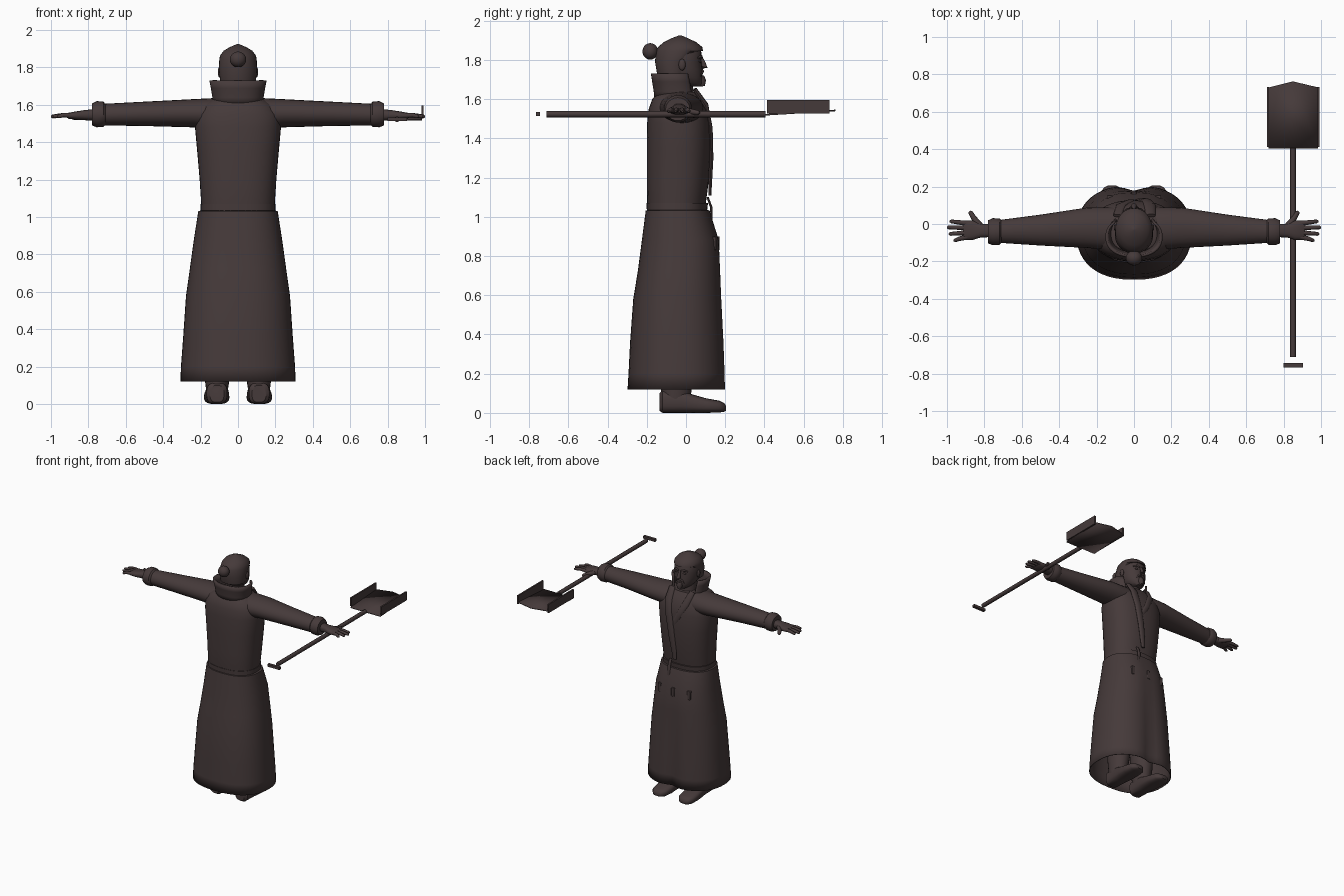
import bpy, bmesh, math
from mathutils import Vector

cloth = bpy.data.materials.new("dark brown")
cloth.diffuse_color = (0.06, 0.042, 0.042, 1)


def finish(name, bm, angle=40, thick=0, bevel=0):
    bmesh.ops.recalc_face_normals(bm, faces=bm.faces)
    me = bpy.data.meshes.new(name)
    bm.to_mesh(me)
    bm.free()
    me.materials.append(cloth)
    ob = bpy.data.objects.new(name, me)
    bpy.context.collection.objects.link(ob)
    if thick:
        m = ob.modifiers.new("thickness", 'SOLIDIFY')
        m.thickness, m.offset = thick, 0
    if bevel:
        m = ob.modifiers.new("bevel", 'BEVEL')
        m.width, m.segments = bevel, 2
    bpy.ops.object.select_all(action='DESELECT')
    ob.select_set(True)
    bpy.context.view_layer.objects.active = ob
    bpy.ops.object.shade_smooth_by_angle(angle=math.radians(angle))
    return ob


def loft(name, rings, axis='z', n=32, p=2.0, caps=True, side=1, warp=None, arc=None, thick=0):
    """Rings are (position, low u, high u, low v, high v) across the axis; arc = open start and sweep."""
    bm = bmesh.new()
    rows = []
    for t, u0, u1, v0, v1 in rings:
        row = []
        for i in range(n):
            a = 2 * math.pi * i / n if arc is None else arc[0] + arc[1] * i / (n - 1)
            c, s = math.cos(a), math.sin(a)
            u = (u0 + u1) / 2 + (u1 - u0) / 2 * math.copysign(abs(c) ** (2 / p), c)
            v = (v0 + v1) / 2 + (v1 - v0) / 2 * math.copysign(abs(s) ** (2 / p), s)
            co = {'z': (u, v, t), 'x': (t, u, v), 'y': (u, t, v)}[axis]
            co = Vector(warp(*co) if warp else co)
            co.x *= side
            row.append(bm.verts.new(co))
        rows.append(row)
    for a, b in zip(rows, rows[1:]):
        for i in range(n if arc is None else n - 1):
            j = (i + 1) % n
            bm.faces.new((a[i], a[j], b[j], b[i]))
    if caps and arc is None:
        bm.faces.new(rows[0])
        bm.faces.new(rows[-1])
    return finish(name, bm, thick=thick)


def ball(name, c, r, seg=20):
    bm = bmesh.new()
    bmesh.ops.create_uvsphere(bm, u_segments=seg, v_segments=seg // 2, radius=1)
    for v in bm.verts:
        v.co = Vector(c) + Vector(a * b for a, b in zip(v.co, r))
    return finish(name, bm)


def box(name, lo, hi, bevel=0):
    bm = bmesh.new()
    bmesh.ops.create_cube(bm, size=1)
    for v in bm.verts:
        v.co = [l + (h - l) * (k + 0.5) for l, h, k in zip(lo, hi, v.co)]
    return finish(name, bm, 30, bevel=bevel)


def tube(name, pts, radii, n=10, flat=1.0):
    """Round limb along points; flat squashes it in depth."""
    bm = bmesh.new()
    rows = []
    pts = [Vector(p) for p in pts]
    for k, (p, r) in enumerate(zip(pts, radii)):
        d = (pts[min(k + 1, len(pts) - 1)] - pts[max(k - 1, 0)]).normalized()
        e = d.cross(Vector((0, 0, 1)) if abs(d.z) < 0.7 else Vector((0, 1, 0))).normalized()
        f = d.cross(e)
        rows.append([bm.verts.new(p + r * (math.cos(a) * e + math.sin(a) * flat * f))
                     for a in (2 * math.pi * i / n for i in range(n))])
    for a, b in zip(rows, rows[1:]):
        for i in range(n):
            bm.faces.new((a[i], a[(i + 1) % n], b[(i + 1) % n], b[i]))
    bm.faces.new(rows[0])
    bm.faces.new(rows[-1])
    return finish(name, bm, 50)


# long open skirt with a shallow fold down the front
def fold(x, y, z):
    if y > 0:
        y -= 0.035 * math.exp(-(x / 0.06) ** 2) * max(0, 1 - z / 1.0)
    return x, y, z


loft("skirt", [(0.12, -0.305, 0.305, -0.295, 0.205), (0.2, -0.302, 0.302, -0.29, 0.203),
               (0.36, -0.29, 0.29, -0.282, 0.197), (0.58, -0.275, 0.275, -0.266, 0.185),
               (0.72, -0.255, 0.255, -0.243, 0.178), (0.88, -0.233, 0.233, -0.222, 0.168),
               (1.03, -0.21, 0.21, -0.203, 0.118), (1.035, -0.18, 0.18, -0.17, 0.09)],
     n=48, p=2.35, caps=False, warp=fold, thick=0.006)

# upper robe
loft("torso", [(1.0, -0.19, 0.19, -0.19, 0.09), (1.06, -0.196, 0.196, -0.198, 0.1),
               (1.2, -0.205, 0.205, -0.2, 0.118), (1.35, -0.218, 0.218, -0.2, 0.127),
               (1.48, -0.23, 0.23, -0.198, 0.125), (1.55, -0.225, 0.225, -0.19, 0.11),
               (1.6, -0.19, 0.19, -0.172, 0.085), (1.635, -0.13, 0.13, -0.14, 0.06)], n=40, p=2.4)
loft("sash", [(1.035, -0.2, 0.2, -0.2, 0.108), (1.07, -0.2, 0.2, -0.201, 0.112)], n=40, p=2.4)

# crossed lapels and hanging cloth
tube("lapel_right", [(0.09, 0.045, 1.65), (0.085, 0.1, 1.57), (0.065, 0.123, 1.45),
                     (0.04, 0.128, 1.3), (0.02, 0.123, 1.17), (0.015, 0.122, 1.11)],
     [0.025, 0.032, 0.03, 0.027, 0.022, 0.016], flat=0.45)
tube("lapel_left", [(-0.09, 0.045, 1.65), (-0.07, 0.1, 1.57), (-0.02, 0.122, 1.47), (0.04, 0.12, 1.36)],
     [0.022, 0.026, 0.024, 0.015], flat=0.4)
tube("sash_tail", [(0.06, 0.11, 1.1), (0.06, 0.128, 1.05), (0.062, 0.132, 0.97)], [0.012, 0.013, 0.009], flat=0.5)

# skirt tabs
for x, y in ((-0.13, 0.14), (0.0, 0.157), (0.13, 0.14)):
    box("skirt_tab", (x - 0.014, y - 0.02, 0.83), (x + 0.014, y + 0.014, 0.9), 0.004)

# tall collar, open at the front
loft("collar", [(1.6, -0.128, 0.128, -0.155, 0.06), (1.64, -0.13, 0.13, -0.158, 0.05),
                (1.69, -0.138, 0.138, -0.166, 0.042), (1.73, -0.146, 0.146, -0.172, 0.032)],
     arc=(math.radians(135), math.radians(270)), n=36, p=2.3, thick=0.014)
loft("neck", [(1.58, -0.07, 0.07, -0.1, 0.045), (1.72, -0.06, 0.06, -0.09, 0.03)], n=20)

# head, hair and bun
loft("head", [(1.665, -0.03, 0.03, 0.0, 0.075), (1.68, -0.055, 0.055, -0.06, 0.083),
              (1.71, -0.078, 0.078, -0.11, 0.084), (1.75, -0.09, 0.09, -0.135, 0.083),
              (1.79, -0.095, 0.095, -0.145, 0.078), (1.84, -0.092, 0.092, -0.14, 0.078),
              (1.88, -0.078, 0.078, -0.115, 0.05), (1.9, -0.05, 0.05, -0.08, 0.02)], n=28, p=2.15)


def hairline(x, y, z):
    return x, y, z + (max(0, y + 0.03) * 1.1 if z < 1.8 else 0)


loft("hair_cap", [(1.73, -0.096, 0.096, -0.148, 0.02), (1.79, -0.102, 0.102, -0.158, 0.035),
                  (1.845, -0.1, 0.1, -0.153, 0.087), (1.865, -0.095, 0.095, -0.143, 0.083),
                  (1.89, -0.076, 0.076, -0.113, 0.052), (1.908, -0.045, 0.045, -0.078, 0.015),
                  (1.925, -0.006, 0.006, -0.035, -0.025)], n=32, warp=hairline)
ball("hair_bun", (0, -0.182, 1.843), (0.044, 0.04, 0.042))
tube("nose", [(0, 0.078, 1.81), (0, 0.089, 1.785), (0, 0.095, 1.763), (0, 0.08, 1.753)],
     [0.008, 0.011, 0.016, 0.012])
tube("beard", [(0, 0.072, 1.715), (0, 0.08, 1.69), (0, 0.086, 1.665)], [0.022, 0.024, 0.011])
for s in (-1, 1):
    tube("brow", [(s * 0.012, 0.08, 1.811), (s * 0.035, 0.077, 1.818), (s * 0.058, 0.062, 1.81)],
         [0.006, 0.008, 0.005], 8)
    tube("moustache", [(0, 0.085, 1.743), (s * 0.022, 0.082, 1.737), (s * 0.036, 0.073, 1.715)],
         [0.007, 0.008, 0.004], 8)
    ball("eye", (s * 0.035, 0.07, 1.793), (0.014, 0.008, 0.007), 12)
    ball("ear", (s * 0.098, -0.02, 1.775), (0.01, 0.018, 0.03), 12)

    # sleeve, cuff and hand
    loft("sleeve", [(0.0, -0.14, 0.085, 1.47, 1.638), (0.13, -0.138, 0.09, 1.47, 1.636),
                    (0.25, -0.128, 0.088, 1.48, 1.63), (0.5, -0.115, 0.05, 1.487, 1.617),
                    (0.73, -0.1, 0.02, 1.49, 1.605)], 'x', 24, side=s)
    loft("cuff", [(0.705, -0.098, 0.018, 1.495, 1.6), (0.72, -0.112, 0.03, 1.482, 1.617),
                  (0.755, -0.113, 0.031, 1.48, 1.62), (0.78, -0.104, 0.02, 1.49, 1.607),
                  (0.781, -0.08, 0.0, 1.51, 1.585)], 'x', 24, side=s)
    loft("palm", [(0.76, -0.07, 0.0, 1.515, 1.578), (0.82, -0.072, 0.0, 1.518, 1.572),
                  (0.86, -0.085, 0.018, 1.52, 1.566), (0.905, -0.085, 0.018, 1.525, 1.558),
                  (0.915, -0.075, 0.01, 1.532, 1.552)], 'x', 20, p=2.5, side=s)
    for y0, y1, tip in ((-0.07, -0.088, 0.965), (-0.046, -0.053, 0.99),
                        (-0.021, -0.018, 1.0), (0.003, 0.014, 0.985)):
        tube("finger", [(s * 0.89, y0, 1.543), (s * 0.935, (y0 + y1) / 2, 1.545),
                        (s * (tip - 0.008), y1, 1.538), (s * tip, y1, 1.537)],
             [0.014, 0.012, 0.01, 0.005], 8)
    tube("thumb", [(s * 0.825, -0.01, 1.54), (s * 0.855, 0.03, 1.535), (s * 0.875, 0.062, 1.53),
                   (s * 0.879, 0.068, 1.53)], [0.02, 0.015, 0.012, 0.006], 8)

    # trouser leg and shoe
    loft("trouser_leg", [(0.07, 0.055, 0.17, -0.125, 0.02), (0.2, 0.035, 0.185, -0.135, 0.045),
                         (0.5, 0.02, 0.19, -0.15, 0.06), (0.9, 0.01, 0.18, -0.15, 0.06)], n=20, side=s)
    loft("shoe", [(-0.135, 0.075, 0.15, 0.01, 0.1), (-0.12, 0.058, 0.168, 0.0, 0.115),
                  (-0.02, 0.052, 0.172, 0.0, 0.115), (0.03, 0.048, 0.178, 0.0, 0.095),
                  (0.1, 0.046, 0.182, 0.0, 0.075), (0.17, 0.055, 0.178, 0.002, 0.062),
                  (0.195, 0.075, 0.16, 0.006, 0.05), (0.205, 0.095, 0.14, 0.012, 0.035)],
         'y', 24, p=2.8, side=s)

# shovel
tube("shovel_pole", [(0.85, -0.71, 1.523), (0.85, 0.405, 1.523)], [0.016, 0.016], 8)
box("shovel_grip", (0.798, -0.766, 1.513), (0.904, -0.744, 1.533))
bm = bmesh.new()
outline = [(0.72, 0.405, 1.52), (0.985, 0.405, 1.52), (0.985, 0.73, 1.54), (0.85, 0.762, 1.542), (0.72, 0.73, 1.54)]
bm.faces.new([bm.verts.new(p) for p in outline])
finish("shovel_blade", bm, 30, thick=0.008)
for x in (0.717, 0.986):
    box("shovel_side", (x - 0.006, 0.412, 1.527), (x + 0.006, 0.732, 1.596))
